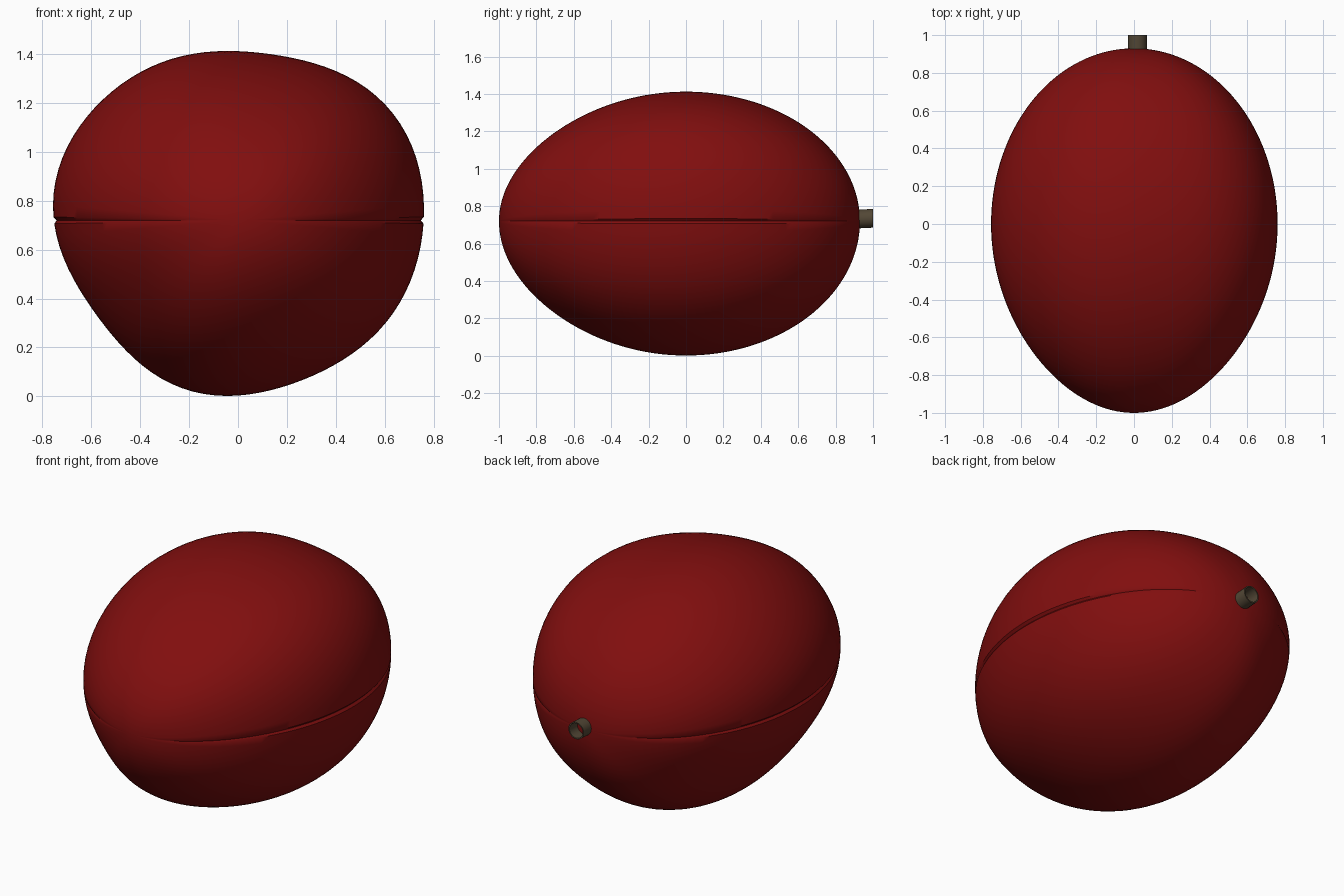
import bpy, bmesh, math

if "Cube" in bpy.data.objects:
    bpy.data.objects.remove(bpy.data.objects["Cube"])

CZ = 0.72  # height of the seam and of the long axis


def material(name, rgb):
    m = bpy.data.materials.new(name)
    m.diffuse_color = (*rgb, 1)
    m.use_nodes = True
    m.node_tree.nodes["Principled BSDF"].inputs["Base Color"].default_value = m.diffuse_color
    return m


def finish(bm, name, mat):
    bmesh.ops.recalc_face_normals(bm, faces=bm.faces)
    me = bpy.data.meshes.new(name)
    bm.to_mesh(me)
    bm.free()
    me.materials.append(mat)
    ob = bpy.data.objects.new(name, me)
    bpy.context.collection.objects.link(ob)
    bpy.context.view_layer.objects.active = ob
    ob.select_set(True)
    bpy.ops.object.shade_smooth_by_angle(angle=math.radians(40))
    ob.select_set(False)
    return ob


red = material("deep red skin", (0.22, 0.0045, 0.0045))
brown = material("stem brown", (0.085, 0.063, 0.036))

# lopsided cross-section of the fruit (x, z), smoothed with a low-order Fourier fit
outline = [(0.76, 0.79), (0.70, 1.05), (0.60, 1.205), (0.457, 1.30), (0.25, 1.375),
           (-0.04, 1.41), (-0.28, 1.375), (-0.48, 1.28), (-0.624, 1.135), (-0.726, 0.95),
           (-0.763, 0.76), (-0.726, 0.60), (-0.645, 0.44), (-0.52, 0.26), (-0.40, 0.13),
           (-0.237, 0.037), (-0.025, 0.0), (0.13, 0.025), (0.335, 0.10), (0.54, 0.234),
           (0.66, 0.377), (0.735, 0.56)]
polar = sorted((math.atan2(z - CZ, x) % math.tau, math.hypot(x, z - CZ)) for x, z in outline)
polar = [(polar[-1][0] - math.tau, polar[-1][1])] + polar + [(polar[0][0] + math.tau, polar[0][1])]


def raw_radius(a):
    for (a0, r0), (a1, r1) in zip(polar, polar[1:]):
        if a0 <= a <= a1:
            return r0 + (r1 - r0) * (a - a0) / (a1 - a0)


N = 360
samples = [(k * math.tau / N, raw_radius(k * math.tau / N)) for k in range(N)]
coef = [(sum(r * math.cos(n * a) for a, r in samples) * 2 / N,
         sum(r * math.sin(n * a) for a, r in samples) * 2 / N) for n in range(7)]


def radius(a):
    return coef[0][0] / 2 + sum(c * math.cos(n * a) + s * math.sin(n * a)
                                for n, (c, s) in enumerate(coef) if n)


# angles around the section, with a narrow groove on both sides for the seam
angles = []
for base in (0, math.pi):
    angles += [(base, 0.984), (base + 0.018, 1.0)]
    angles += [(base + 0.018 + (math.pi - 0.036) * k / 48, 1.0) for k in range(1, 48)]
    angles += [(base + math.pi - 0.018, 1.0)]

# fruit body: rings from the pointed front to the rounded back
bm = bmesh.new()
RINGS = 72
rings = []
for i in range(1, RINGS):
    p = math.pi * i / RINGS
    c = -math.cos(p)
    y = c * (1.0 if c < 0 else 0.93)
    s = math.sin(p)
    if c < 0:
        s *= 1 - 0.08 * c * c
    rings.append([bm.verts.new((radius(a) * g * s * math.cos(a), y,
                                CZ + radius(a) * g * s * math.sin(a))) for a, g in angles])
front = bm.verts.new((0, -1.0, CZ))
back = bm.verts.new((0, 0.93, CZ))
M = len(angles)
for j in range(M):
    k = (j + 1) % M
    bm.faces.new((front, rings[0][j], rings[0][k]))
    bm.faces.new((back, rings[-1][k], rings[-1][j]))
    for r0, r1 in zip(rings, rings[1:]):
        bm.faces.new((r0[j], r1[j], r1[k], r0[k]))
finish(bm, "fruit_body", red)

# short hollow stem at the back
bm = bmesh.new()
profile = [(0.05, 0.90), (0.05, 1.0), (0.043, 1.0), (0.043, 0.925)]
loops = [[bm.verts.new((0.018 + r * math.cos(t * math.tau / 24), y,
                        0.733 + 0.05 * (y - 0.95) + r * math.sin(t * math.tau / 24)))
          for t in range(24)] for r, y in profile]
for l0, l1 in zip(loops, loops[1:]):
    for j in range(24):
        k = (j + 1) % 24
        bm.faces.new((l0[j], l1[j], l1[k], l0[k]))
finish(bm, "stem", brown)
